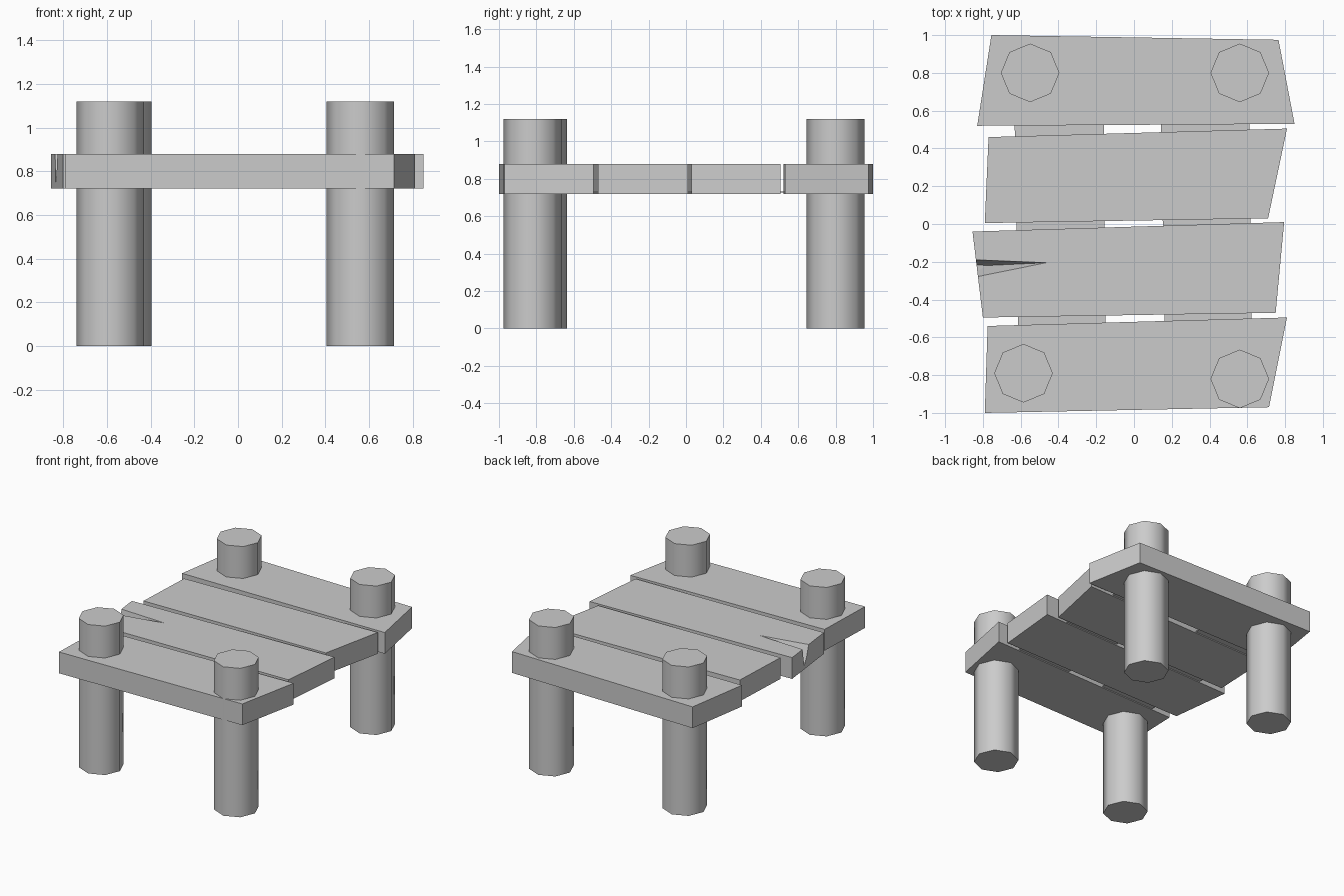
import bpy, bmesh, math
from mathutils import Vector

cube = bpy.data.objects.get("Cube")
if cube:
    bpy.data.objects.remove(cube)

grey = bpy.data.materials.new("plain_grey")
grey.use_nodes = True
COLOUR = (0.6, 0.6, 0.6, 1)
grey.diffuse_color = COLOUR
grey.node_tree.nodes["Principled BSDF"].inputs["Base Color"].default_value = COLOUR

BOTTOM, TOP = 0.72, 0.88


def make(name, bm):
    bmesh.ops.recalc_face_normals(bm, faces=bm.faces)
    mesh = bpy.data.meshes.new(name)
    bm.to_mesh(mesh)
    bm.free()
    mesh.materials.append(grey)
    obj = bpy.data.objects.new(name, mesh)
    bpy.context.collection.objects.link(obj)
    return obj


def slab(name, outline, low, high):
    """Extrude a flat outline between two heights."""
    bm = bmesh.new()
    face = bm.faces.new([bm.verts.new((x, y, low)) for x, y in outline])
    ext = bmesh.ops.extrude_face_region(bm, geom=[face])
    verts = [v for v in ext["geom"] if isinstance(v, bmesh.types.BMVert)]
    bmesh.ops.translate(bm, verts=verts, vec=(0, 0, high - low))
    return make(name, bm)


# Crooked deck planks
planks = {
    "back_plank": [(-0.83, 0.52), (0.85, 0.53), (0.765, 0.975), (-0.755, 1.0)],
    "middle_back_plank": [(-0.79, 0.005), (0.71, 0.03), (0.81, 0.505), (-0.77, 0.46)],
    "middle_front_plank": [(-0.80, -0.495), (0.75, -0.47), (0.795, 0.01), (-0.855, -0.04)],
    "front_plank": [(-0.79, -1.0), (0.715, -0.97), (0.81, -0.495), (-0.775, -0.54)],
}
deck = {name: slab(name, pts, BOTTOM, TOP) for name, pts in planks.items()}

# Split in the end of one plank
bm = bmesh.new()
for p in [(-0.465, -0.205, TOP), (-0.9, -0.187, TOP), (-0.9, -0.293, TOP),
          (-0.9, -0.187, 1), (-0.9, -0.293, 1), (-0.465, -0.205, 1),
          (-0.9, -0.21, 0.74), (-0.78, -0.22, 0.75)]:
    bm.verts.new(p)
hull = bmesh.ops.convex_hull(bm, input=bm.verts)
cutter = make("split_cutter", bm)
cutter.hide_render = True
cutter.hide_set(True)
cut = deck["middle_front_plank"].modifiers.new("split", "BOOLEAN")
cut.operation = "DIFFERENCE"
cut.solver = "EXACT"
cut.object = cutter

# Thin battens joining the planks
slab("right_batten", [(-0.61, -0.7), (-0.15, -0.7), (-0.16, 0.7), (-0.635, 0.7)], 0.727, 0.732)
slab("left_batten", [(0.165, -0.7), (0.625, -0.7), (0.61, 0.7), (0.14, 0.7)], 0.727, 0.732)

# Eight-sided posts through the corners
for name, x, y in [("back_right_post", -0.55, 0.80), ("back_left_post", 0.56, 0.80),
                   ("front_right_post", -0.585, -0.79), ("front_left_post", 0.56, -0.82)]:
    bm = bmesh.new()
    bmesh.ops.create_cone(bm, cap_ends=True, segments=8, radius1=0.155, radius2=0.155, depth=1.12)
    bmesh.ops.translate(bm, verts=bm.verts, vec=(x, y, 0.56))
    post = make(name, bm)
    bpy.ops.object.select_all(action="DESELECT")
    post.select_set(True)
    bpy.context.view_layer.objects.active = post
    bpy.ops.object.shade_smooth_by_angle(angle=math.radians(50))
